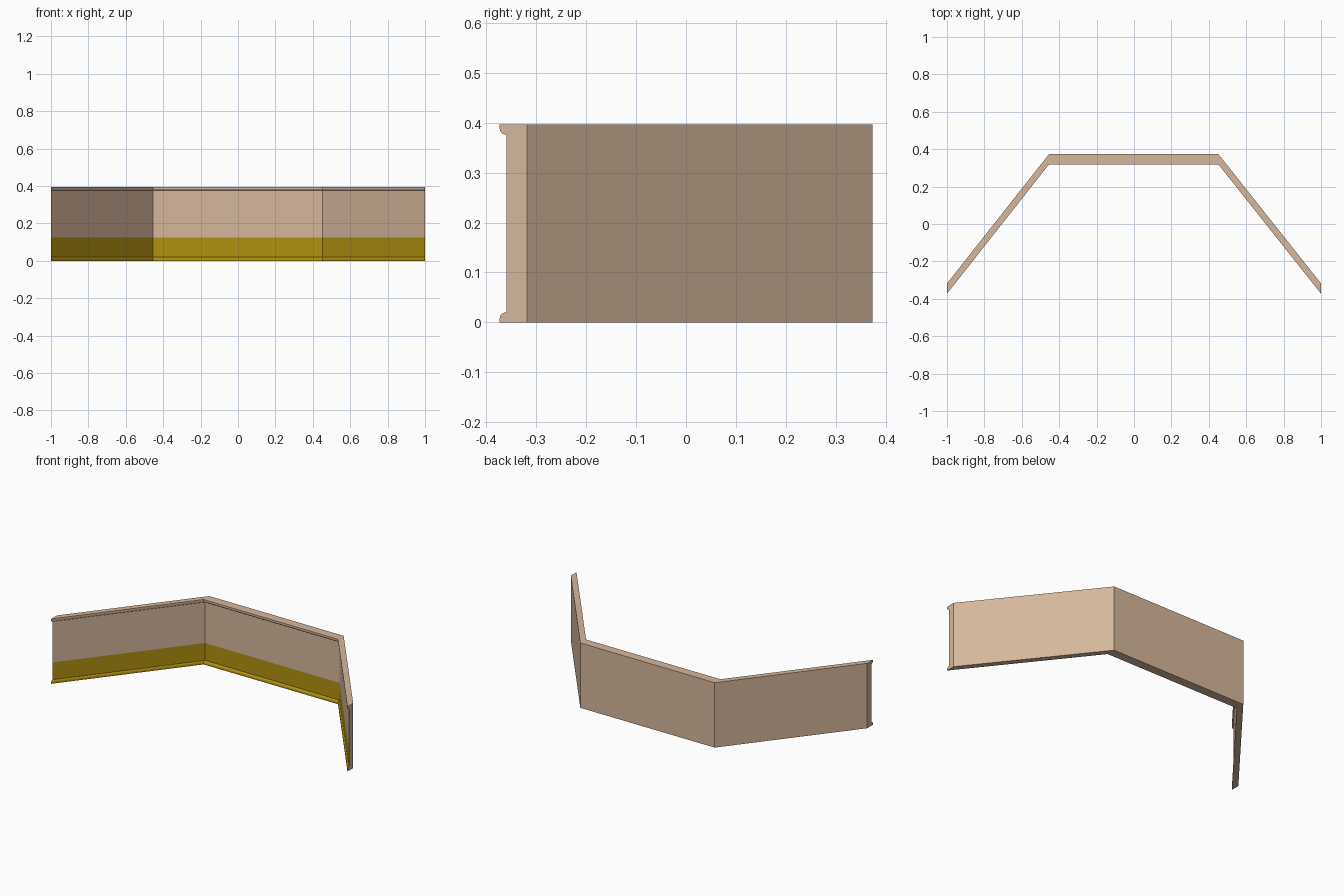
import bpy, bmesh, math

if "Cube" in bpy.data.objects:
    bpy.data.objects.remove(bpy.data.objects["Cube"])


def material(name, rgb):
    m = bpy.data.materials.new(name)
    m.diffuse_color = (*rgb, 1)
    m.use_nodes = True
    m.node_tree.nodes["Principled BSDF"].inputs["Base Color"].default_value = m.diffuse_color
    return m


tan = material("tan plaster", (0.67, 0.475, 0.335))
gold = material("dark gold", (0.44, 0.285, 0.005))

HEIGHT, BAND = 0.396, 0.125
BACK, LIP, LIP_H = -0.041, -0.055, 0.020   # depths measured from the rear face
R = 0.012

# Cross-section (depth, z): lower rounded lip, mirrored for the upper one
low = [(LIP, 0.0)]
for i in range(5):
    a = math.pi - i * math.pi / 8
    low.append((LIP + R + R * math.cos(a), LIP_H - R + R * math.sin(a)))
low.append((BACK, LIP_H))
high = [(d, HEIGHT - z) for d, z in reversed(low)]
profile = low + [(BACK, BAND)] + high + [(0.0, HEIGHT), (0.0, 0.0)]

# Plan path of the rear face: wing, centre, wing
path = [(-1, -0.318), (-0.455, 0.373), (0.452, 0.373), (1, -0.318)]

bm = bmesh.new()
rings = [[bm.verts.new((x, y + d, z)) for d, z in profile] for x, y in path]
n = len(profile)
for a, b in zip(rings, rings[1:]):
    for i in range(n):
        j = (i + 1) % n
        f = bm.faces.new((a[i], a[j], b[j], b[i]))
        # Gold on the inner face below the band line
        is_rear = i >= n - 3
        if not is_rear and max(v.co.z for v in f.verts) <= BAND + 1e-4:
            f.material_index = 1
bm.faces.new(rings[0])
bm.faces.new(rings[-1][::-1])
bmesh.ops.recalc_face_normals(bm, faces=bm.faces[:])

mesh = bpy.data.meshes.new("folded_wall_panel")
bm.to_mesh(mesh)
bm.free()
mesh.materials.append(tan)
mesh.materials.append(gold)
wall = bpy.data.objects.new("folded_wall_panel", mesh)
bpy.context.collection.objects.link(wall)
